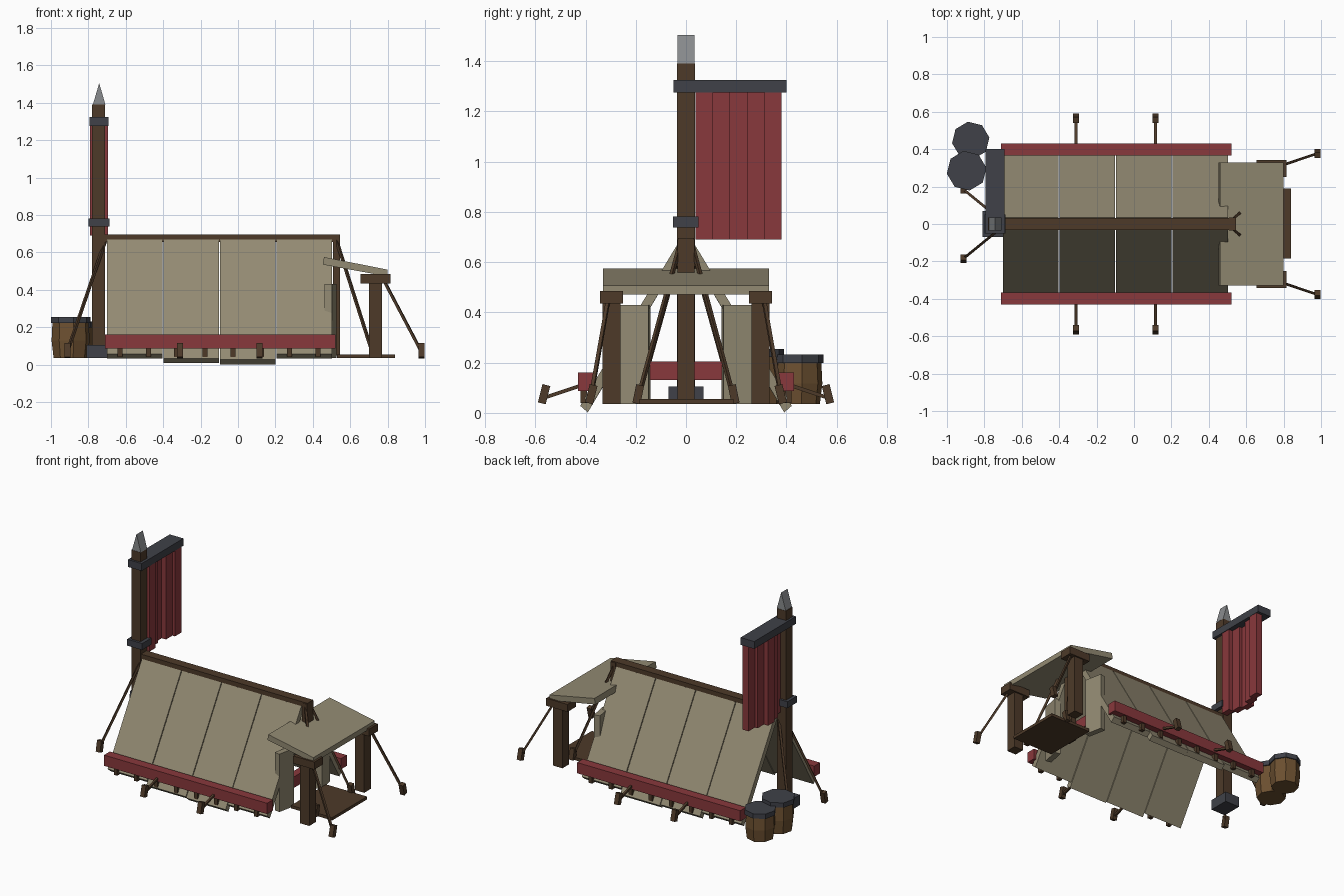
import bpy, bmesh, math
from mathutils import Vector, Matrix

if "Cube" in bpy.data.objects:
    bpy.data.objects.remove(bpy.data.objects["Cube"])


def mat(name, rgb):
    m = bpy.data.materials.new(name)
    m.diffuse_color = (*rgb, 1)
    m.use_nodes = True
    m.node_tree.nodes["Principled BSDF"].inputs["Base Color"].default_value = m.diffuse_color
    return m


WOOD = mat("dark_wood", (0.075, 0.042, 0.022))
CANVAS = mat("canvas", (0.29, 0.255, 0.17))
RED = mat("red_cloth", (0.25, 0.04, 0.045))
IRON = mat("iron", (0.05, 0.053, 0.065))
STEEL = mat("steel", (0.25, 0.26, 0.27))
CASK = mat("cask_wood", (0.15, 0.08, 0.03))


def finish(name, bm, material):
    bmesh.ops.recalc_face_normals(bm, faces=bm.faces)
    me = bpy.data.meshes.new(name)
    bm.to_mesh(me)
    bm.free()
    me.materials.append(material)
    ob = bpy.data.objects.new(name, me)
    bpy.context.collection.objects.link(ob)
    return ob


def box(name, x, y, z, material, rot=None):
    """Box from (min, max) ranges, optionally rotated about its centre."""
    bm = bmesh.new()
    size = [r[1] - r[0] for r in (x, y, z)]
    mid = Vector([(r[1] + r[0]) / 2 for r in (x, y, z)])
    m = Matrix.Translation(mid) @ (rot or Matrix.Identity(4)) @ Matrix.Diagonal((*size, 1))
    bmesh.ops.create_cube(bm, size=1, matrix=m)
    return finish(name, bm, material)


def prism(name, profile, axis, a, b, material):
    """Extrude a 2D profile: (y, z) along x, or (x, z) along y."""
    bm = bmesh.new()
    put = (lambda p, t: (t, *p)) if axis == "x" else (lambda p, t: (p[0], t, p[1]))
    lo = [bm.verts.new(put(p, a)) for p in profile]
    hi = [bm.verts.new(put(p, b)) for p in profile]
    n = len(profile)
    bm.faces.new(lo)
    bm.faces.new(hi)
    for i in range(n):
        bm.faces.new((lo[i], lo[(i + 1) % n], hi[(i + 1) % n], hi[i]))
    return finish(name, bm, material)


def rod(name, p, q, w, material):
    """Square bar between two points."""
    p, q = Vector(p), Vector(q)
    d = q - p
    bm = bmesh.new()
    m = (Matrix.Translation((p + q) / 2) @ d.to_track_quat("Z", "Y").to_matrix().to_4x4()
         @ Matrix.Diagonal((w, w, d.length, 1)))
    bmesh.ops.create_cube(bm, size=1, matrix=m)
    return finish(name, bm, material)


def stake(name, x, y, tilt):
    box(name, (x - 0.016, x + 0.016), (y - 0.016, y + 0.016), (0.037, 0.112), WOOD,
        Matrix.Rotation(tilt, 4, "X"))


def cask(name, x, y, r, top):
    """Eight-sided bulging barrel with an iron lid."""
    lid = top - 0.033
    rings = [(0.035, 0.86), (0.035 + (lid - 0.035) * 0.5, 0.96), (lid, 0.92)]
    for part, rr, m in (("body", rings, CASK), ("lid", [(lid, 1.0), (top, 1.0)], IRON)):
        bm = bmesh.new()
        loops = [[bm.verts.new((x + r * s * math.cos(a), y + r * s * math.sin(a), z))
                  for a in [math.pi / 4 * i + 0.15 for i in range(8)]] for z, s in rr]
        bm.faces.new(loops[0])
        bm.faces.new(loops[-1])
        for u, v in zip(loops, loops[1:]):
            for i in range(8):
                bm.faces.new((u[i], u[(i + 1) % 8], v[(i + 1) % 8], v[i]))
        finish(f"{name}_{part}", bm, m)


# mast with base, collar, banner beam and wedge tip
box("mast", (-0.78, -0.71), (-0.036, 0.036), (0.05, 1.39), WOOD)
box("mast_base", (-0.81, -0.70), (-0.07, 0.07), (0.035, 0.105), IRON)
box("mast_collar", (-0.80, -0.687), (-0.052, 0.05), (0.738, 0.782), IRON)
box("banner_beam", (-0.795, -0.692), (-0.05, 0.40), (1.275, 1.325), IRON)
prism("mast_tip", [(-0.776, 1.39), (-0.709, 1.39), (-0.742, 1.505)], "y", -0.034, 0.034, STEEL)

# banner strips, staggered like folds
for i in range(5):
    y = 0.038 + i * 0.0685
    x = -0.742 + (0.024, -0.006, -0.026, 0.006, 0.026)[i]
    box(f"banner_strip_{i}", (x - 0.022, x + 0.022), (y, y + 0.0685), (0.69, 1.28), RED)

# ridge pole and entrance pole
box("ridge_pole", (-0.74, 0.545), (-0.031, 0.031), (0.655, 0.696), WOOD)
box("entrance_pole", (0.508, 0.545), (-0.034, 0.034), (0.05, 0.69), WOOD)

# awning, porch floor and inner red crossbar
prism("awning", [(0.453, 0.535), (0.80, 0.472), (0.80, 0.508), (0.46, 0.575)],
      "y", -0.33, 0.33, CANVAS)
box("porch_floor", (0.53, 0.84), (-0.185, 0.19), (0.035, 0.055), WOOD)
box("inner_crossbar", (0.44, 0.49), (-0.17, 0.17), (0.13, 0.205), RED)

for s, side in ((-1, "front"), (1, "back")):
    # roof panels, the middle ones hanging lower
    for i, drop in enumerate((0.03, 0.006, 0, 0.03)):
        x = -0.70 + i * 0.302
        sec = [(0.036, 0.668), (0.421 - drop * 0.55, 0.028 + drop),
               (0.391 - drop * 0.55, 0.002 + drop), (0.004, 0.650)]
        prism(f"{side}_roof_panel_{i}", [(s * y, z) for y, z in sec],
              "x", x, x + 0.297, CANVAS)

    def yy(a, b):
        return tuple(sorted((s * a, s * b)))

    # red skirt and its small hanging pegs
    box(f"{side}_skirt", (-0.71, 0.52), yy(0.367, 0.43), (0.087, 0.16), RED)
    for i in range(8):
        x = -0.63 + i * 0.151
        box(f"{side}_skirt_peg_{i}", (x - 0.013, x + 0.013), yy(0.395, 0.42),
            (0.04, 0.10), WOOD)

    # door flaps, turned slightly outward
    box(f"{side}_door_flap", (0.475, 0.515), yy(0.145, 0.27), (0.035, 0.43), CANVAS,
        Matrix.Rotation(s * 0.2, 4, "Z"))

    # awning posts
    box(f"{side}_awning_post", (0.70, 0.77), yy(0.26, 0.332), (0.035, 0.45), WOOD)
    box(f"{side}_post_cap", (0.655, 0.815), yy(0.25, 0.342), (0.435, 0.486), WOOD)

    # guy lines and stakes
    lines = [("awning", (0.78, 0.31, 0.45), (0.98, 0.377, 0.07), 0.25),
             ("entrance", (0.52, 0.02, 0.685), (0.72, 0.19, 0.06), 0.2),
             ("mast", (-0.71, 0.02, 0.66), (-0.912, 0.185, 0.07), 0.2),
             ("side_a", (-0.31, 0.40, 0.115), (-0.31, 0.565, 0.06), 0.25),
             ("side_b", (0.115, 0.40, 0.115), (0.115, 0.565, 0.06), 0.25)]
    for n, p, q, tilt in lines:
        rod(f"{side}_{n}_line", (p[0], s * p[1], p[2]), (q[0], s * q[1], q[2]), 0.014, WOOD)
        stake(f"{side}_{n}_stake", q[0], s * q[1], s * tilt)

# barrels at the rear
cask("tall_barrel", -0.895, 0.285, 0.107, 0.255)
cask("short_barrel", -0.873, 0.447, 0.101, 0.232)
